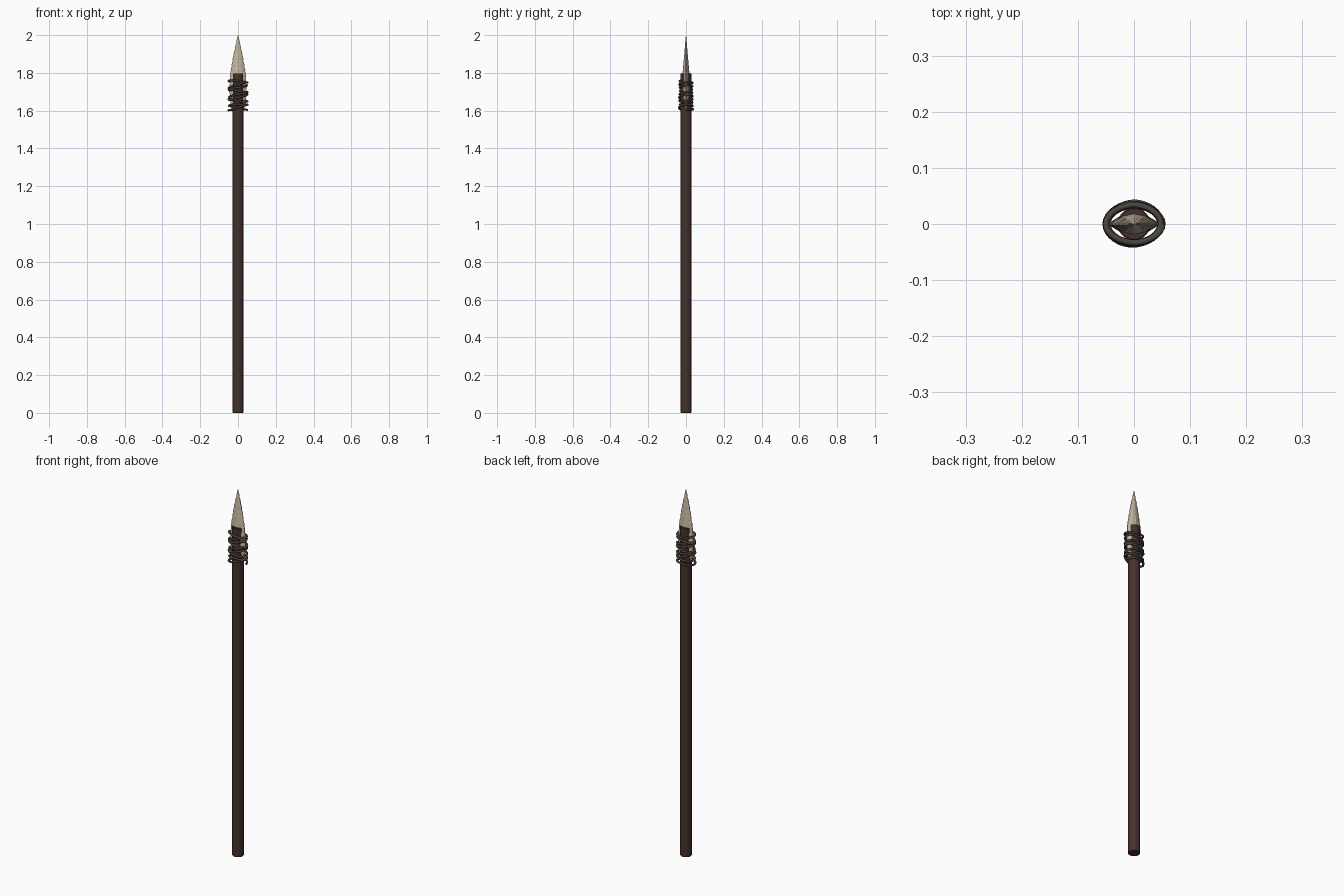
import bpy, bmesh, math, random

if "Cube" in bpy.data.objects:
    bpy.data.objects.remove(bpy.data.objects["Cube"])

random.seed(4)

def material(name, col):
    m = bpy.data.materials.new(name)
    m.diffuse_color = (*col, 1)
    m.use_nodes = True
    m.node_tree.nodes["Principled BSDF"].inputs["Base Color"].default_value = m.diffuse_color
    return m

def add_mesh(name, bm, mat, smooth=False):
    bmesh.ops.recalc_face_normals(bm, faces=bm.faces)
    me = bpy.data.meshes.new(name)
    bm.to_mesh(me)
    bm.free()
    me.materials.append(mat)
    ob = bpy.data.objects.new(name, me)
    bpy.context.collection.objects.link(ob)
    if smooth:
        bpy.context.view_layer.objects.active = ob
        ob.select_set(True)
        bpy.ops.object.shade_smooth_by_angle(angle=math.radians(40))
        ob.select_set(False)
    return ob

def interp(table, z):
    for (z0, v0), (z1, v1) in zip(table, table[1:]):
        if z <= z1:
            return v0 + (v1 - v0) * (z - z0) / (z1 - z0)
    return table[-1][1]

wood = material("dark_wood", (0.06, 0.03, 0.025))
bone = material("pale_stone", (0.55, 0.47, 0.36))
cord = material("cord", (0.07, 0.06, 0.05))

# Wooden shaft, running up behind the lashing
bm = bmesh.new()
bmesh.ops.create_cone(bm, cap_ends=True, segments=32, radius1=0.029, radius2=0.029, depth=1.798)
bmesh.ops.translate(bm, verts=bm.verts, vec=(0, 0, 0.899))
bmesh.ops.bevel(bm, geom=[e for e in bm.edges if abs(e.verts[0].co.z - e.verts[1].co.z) < 1e-4],
                offset=0.002, segments=1, affect='EDGES')
add_mesh("shaft", bm, wood, True)

# Lens-shaped blade with small chips along both edges
width = [(1.61, 0.034), (1.66, 0.043), (1.72, 0.046), (1.80, 0.041), (1.90, 0.024), (2.0, 0.001)]
thick = [(1.61, 0.017), (1.70, 0.021), (1.80, 0.018), (1.90, 0.009), (2.0, 0.0006)]
bm = bmesh.new()
rings = []
N = 52
for i in range(N + 1):
    z = 1.61 + 0.39 * i / N
    t = interp(thick, z)
    chip = [0.0, 0.0025][i % 4 == 2] if i < N else 0
    sides = [interp(width, z) - chip * random.uniform(0.6, 1.3) * (z < 1.98) for _ in range(2)]
    e = min(0.0015, t * 0.3)
    r, l = sides
    pts = [(r, -e), (r, e), (r * .5, t * .75), (0, t), (-l * .5, t * .75), (-l, e),
           (-l, -e), (-l * .5, -t * .75), (0, -t), (r * .5, -t * .75)]
    rings.append([bm.verts.new((x, y, z)) for x, y in pts])
for a, b in zip(rings, rings[1:]):
    for k in range(10):
        n = (k + 1) % 10
        bm.faces.new((a[k], a[n], b[n], b[k]))
bm.faces.new(rings[0])
bm.faces.new(rings[-1])
add_mesh("blade", bm, bone)

# Cord lashing: one long wrap, tilted turns bunching into three bands front and back
cu = bpy.data.curves.new("lashing", 'CURVE')
cu.dimensions = '3D'
cu.bevel_depth = 0.0055
cu.bevel_resolution = 2
cu.use_fill_caps = True
sp = cu.splines.new('POLY')
turns, per = 9, 32
count = turns * per + 1
sp.points.add(count - 1)
bands = [1.608, 1.67, 1.745]
for i in range(count):
    f = i / (count - 1)
    a = 2 * math.pi * i / per
    turn = i / per
    z = 1.603 + 0.158 * f + 0.012 * math.cos(a) * math.sin(turn * 1.9)
    near = min(abs(z - b) for b in bands)
    bulge = max(0, 1 - near / 0.03)
    ry = 0.033 + 0.005 * bulge * (1.1 - 0.9 * f)
    rx = 0.049 + 0.002 * math.sin(turn * 2.3)
    c, s = math.cos(a), math.sin(a)
    x = rx * math.copysign(abs(c) ** 1.15, c)
    sp.points[i].co = (x, ry * s, z, 1)
cu.materials.append(cord)
ob = bpy.data.objects.new("lashing", cu)
bpy.context.collection.objects.link(ob)
